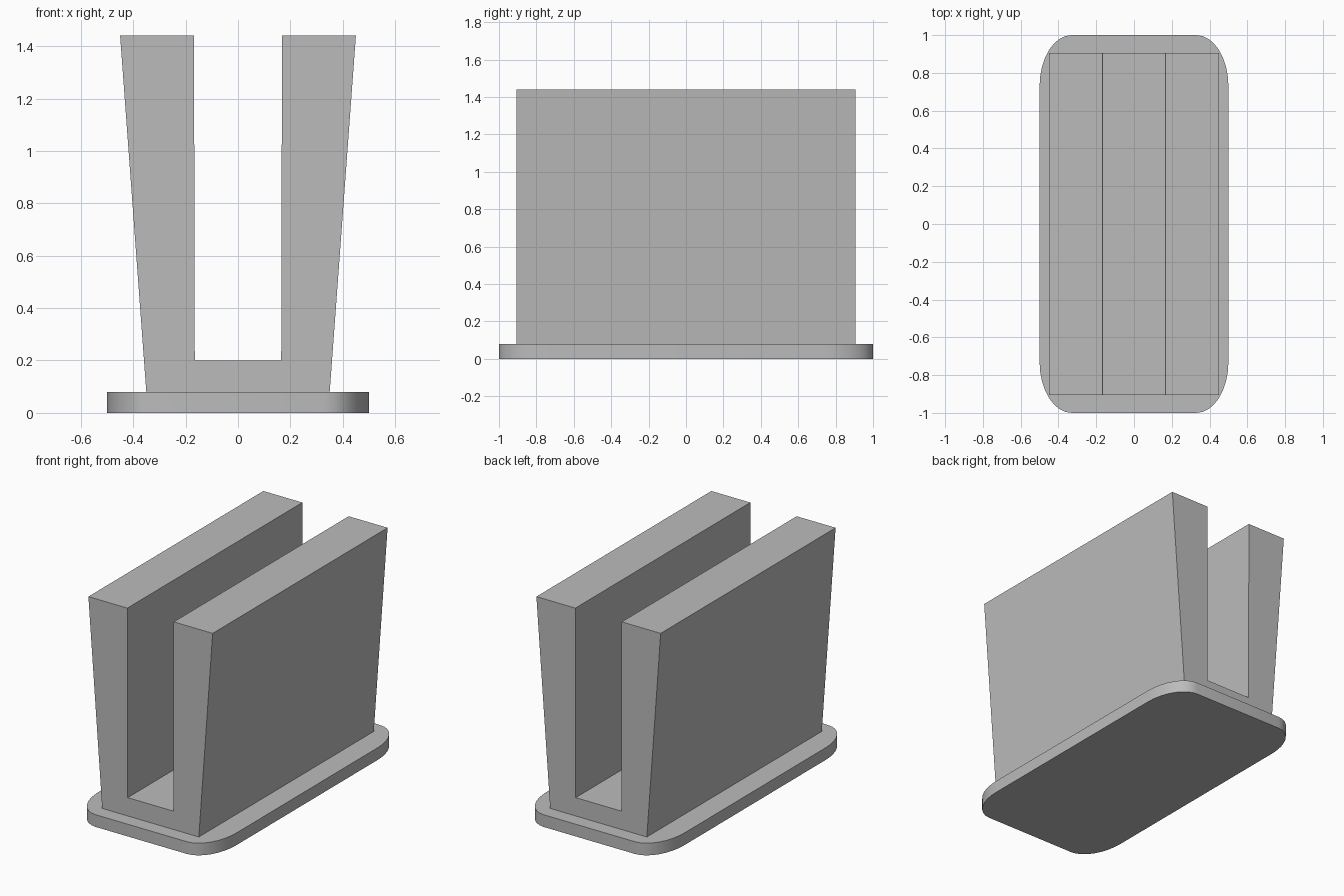
import bpy
import bmesh
from math import cos, sin, pi

cube = bpy.data.objects.get("Cube")
if cube:
    bpy.data.objects.remove(cube, do_unlink=True)

grey = bpy.data.materials.new("plain grey")
grey.use_nodes = True
grey.diffuse_color = (0.5, 0.5, 0.5, 1)
grey.node_tree.nodes["Principled BSDF"].inputs["Base Color"].default_value = grey.diffuse_color


def extrude_profile(name, points, offset):
    """Make a solid by extruding a closed 3D outline along an offset."""
    bm = bmesh.new()
    face = bm.faces.new([bm.verts.new(p) for p in points])
    result = bmesh.ops.extrude_face_region(bm, geom=[face], use_keep_orig=True)
    verts = [v for v in result["geom"] if isinstance(v, bmesh.types.BMVert)]
    bmesh.ops.translate(bm, verts=verts, vec=offset)
    bmesh.ops.recalc_face_normals(bm, faces=bm.faces)
    mesh = bpy.data.meshes.new(name)
    bm.to_mesh(mesh)
    bm.free()
    mesh.materials.append(grey)
    obj = bpy.data.objects.new(name, mesh)
    bpy.context.collection.objects.link(obj)
    return obj


# Base plate with long rounded corners
half_x, half_y, rx, ry, steps = 0.5, 1.0, 0.17, 0.27, 8
outline = []
for quarter, (sx, sy) in enumerate([(1, 1), (-1, 1), (-1, -1), (1, -1)]):
    for i in range(steps + 1):
        a = (quarter + i / steps) * pi / 2
        outline.append((sx * (half_x - rx) + rx * cos(a),
                        sy * (half_y - ry) + ry * sin(a), 0))
base = extrude_profile("base_plate", outline, (0, 0, 0.08))
bpy.context.view_layer.objects.active = base
base.select_set(True)
bpy.ops.object.shade_smooth_by_angle(angle=pi / 6)

# Slotted holder: two flared walls joined by a floor
half = [(0.35, 0.08), (0.45, 1.44), (0.168, 1.44), (0.165, 0.2)]
section = half + [(-x, z) for x, z in reversed(half)]
extrude_profile("slotted_holder", [(x, -0.905, z) for x, z in section], (0, 1.81, 0))
